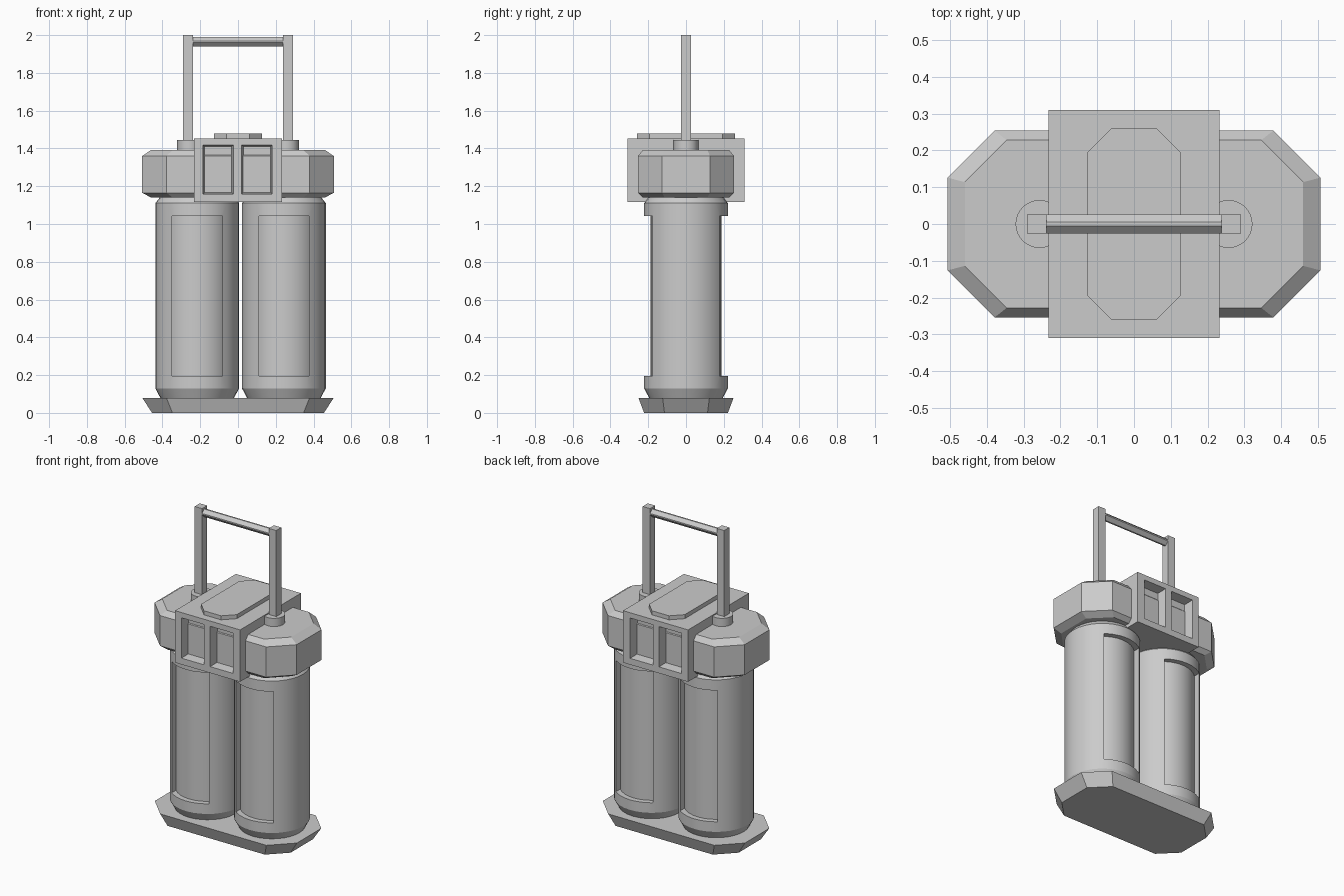
import bpy, bmesh, math

if "Cube" in bpy.data.objects:
    bpy.data.objects.remove(bpy.data.objects["Cube"])


def loft(name, rings):
    """Skin closed rings of equal point count and cap both ends."""
    bm = bmesh.new()
    loops = [[bm.verts.new(p) for p in ring] for ring in rings]
    n = len(loops[0])
    for a, b in zip(loops, loops[1:]):
        for i in range(n):
            j = (i + 1) % n
            bm.faces.new((a[i], a[j], b[j], b[i]))
    bm.faces.new(loops[0])
    bm.faces.new(loops[-1])
    bmesh.ops.recalc_face_normals(bm, faces=bm.faces[:])
    me = bpy.data.meshes.new(name)
    bm.to_mesh(me)
    bm.free()
    ob = bpy.data.objects.new(name, me)
    bpy.context.collection.objects.link(ob)
    return ob


def octagon(hx, hy, c, z):
    q = [(hx, hy - c), (hx - c, hy)]
    pts = q + [(-x, y) for x, y in q[::-1]]
    return [(x, y, z) for x, y in pts + [(-x, -y) for x, y in pts]]


def rect(x0, x1, y0, y1, z):
    return [(x0, y0, z), (x1, y0, z), (x1, y1, z), (x0, y1, z)]


def box(name, x0, x1, y0, y1, z0, z1):
    return loft(name, [rect(x0, x1, y0, y1, z) for z in (z0, z1)])


def lathe(name, x, profile, n=32):
    return loft(name, [[(x + r * math.cos(2 * math.pi * i / n),
                         r * math.sin(2 * math.pi * i / n), z)
                        for i in range(n)] for r, z in profile])


def subtract(ob, cutter):
    cutter.hide_render = True
    m = ob.modifiers.new("cut", 'BOOLEAN')
    m.operation, m.object, m.solver = 'DIFFERENCE', cutter, 'EXACT'
    activate(ob)
    bpy.ops.object.modifier_apply(modifier=m.name)
    bpy.data.objects.remove(cutter)


def activate(ob):
    bpy.ops.object.select_all(action='DESELECT')
    ob.select_set(True)
    bpy.context.view_layer.objects.active = ob


def smooth(ob):
    activate(ob)
    bpy.ops.object.shade_smooth_by_angle(angle=math.radians(25))


# Flared base plate and chamfered head
loft("base_plate", [octagon(0.455, 0.222, 0.108, 0), octagon(0.507, 0.252, 0.128, 0.08)])
loft("head", [octagon(0.46, 0.228, 0.114, 1.14), octagon(0.507, 0.254, 0.128, 1.165),
              octagon(0.507, 0.254, 0.128, 1.36), octagon(0.46, 0.228, 0.114, 1.392)])

# Twin tanks with curved recessed panels front and back
for side, x in (("left", -0.216), ("right", 0.243)):
    tank = lathe(side + "_tank", x, [(0.19, 0.07), (0.222, 0.13), (0.222, 1.11), (0.19, 1.15)])
    panel = box("panel_cutter", x - 0.133, x + 0.133, -0.4, 0.4, 0.195, 1.042)
    subtract(panel, lathe("panel_core", x, [(0.188, 0.1), (0.188, 1.12)]))
    subtract(tank, panel)
    smooth(tank)

# Central block with two tapered windows on each face
block = box("centre_block", -0.232, 0.232, -0.31, 0.31, 1.117, 1.452)
for s in (-1, 1):
    for x0, x1 in ((-0.186, -0.025), (0.019, 0.181)):
        rings = []
        for y, t in ((0.33, -0.003), (0.25, 0.009)):
            a, b, c, d = x0 + t, x1 - t, 1.158 + t, 1.418 - t
            rings.append([(a, s * y, c), (b, s * y, c), (b, s * y, d), (a, s * y, d)])
        subtract(block, loft("window_cutter", rings))
loft("lid", [octagon(0.127, 0.26, 0.066, z) for z in (1.44, 1.478)])

# Handle: collars, posts and faceted grip
for side, s in (("left", -1), ("right", 1)):
    smooth(lathe(side + "_collar", s * 0.257, [(0.065, 1.38), (0.065, 1.445)]))
    x0, x1 = sorted((s * 0.238, s * 0.291))
    box(side + "_post", x0, x1, -0.026, 0.026, 1.40, 2.0)
profile = [(0.005, 0.024), (0.026, 0.004), (0.026, -0.004), (0.005, -0.026)]
profile += [(-y, z) for y, z in profile[::-1]]
loft("grip", [[(x, y, 1.965 + z) for y, z in profile] for x in (-0.25, 0.25)])
